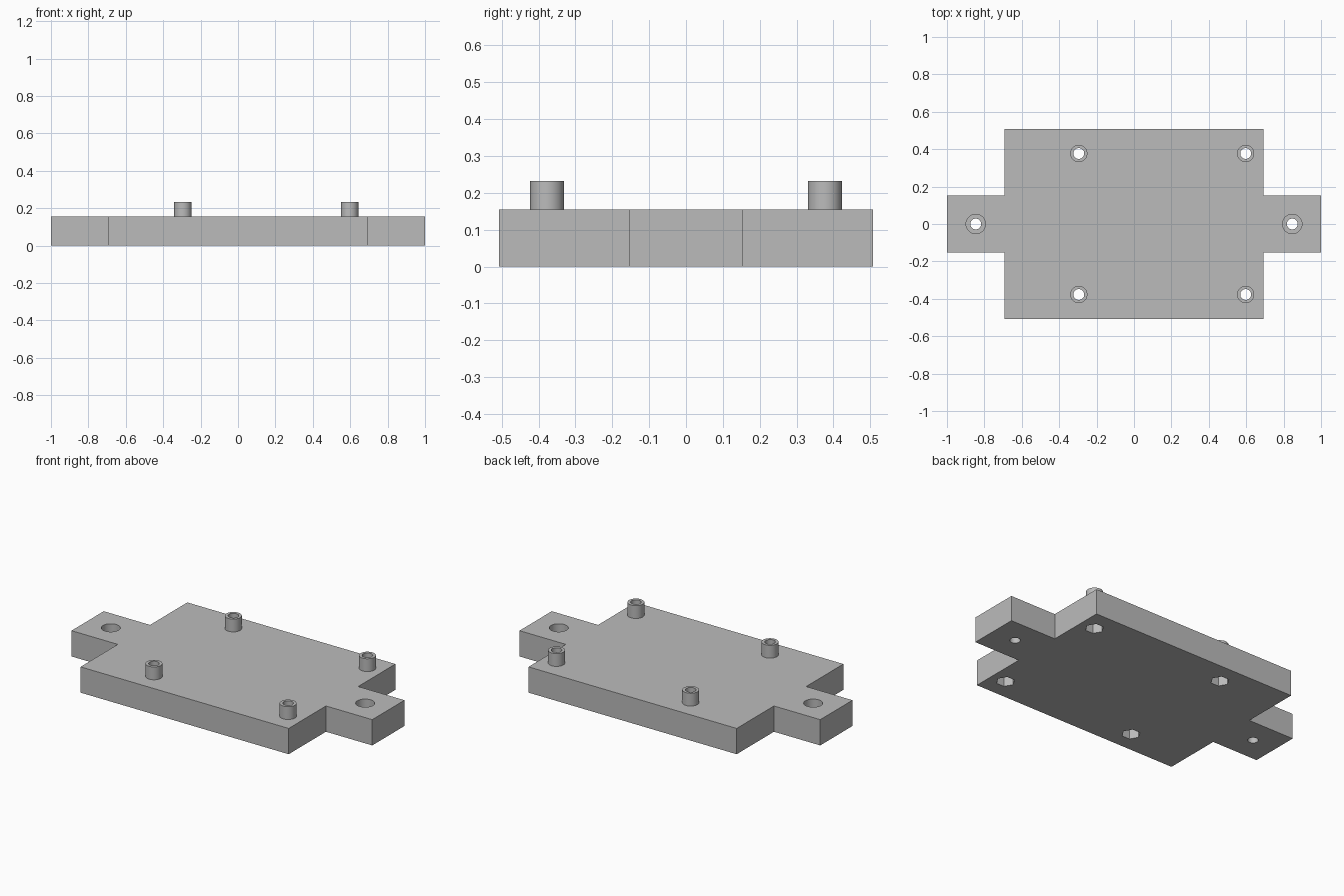
import bpy, bmesh, math

cube = bpy.data.objects.get("Cube")
if cube:
    bpy.data.objects.remove(cube, do_unlink=True)

GREY = (0.5, 0.5, 0.5, 1)
mat = bpy.data.materials.new("plain grey")
mat.use_nodes = True
mat.diffuse_color = GREY
mat.node_tree.nodes["Principled BSDF"].inputs["Base Color"].default_value = GREY

THICK, TOP, DEPTH = 0.155, 0.232, 0.077
BOSSES = [(x, y) for x in (-0.295, 0.597) for y in (-0.377, 0.377)]
EARS = [(-0.846, 0), (0.846, 0)]


def prism(name, outline, z0, z1):
    """Extrude a closed outline from z0 to z1."""
    bm = bmesh.new()
    face = bm.faces.new([bm.verts.new((x, y, z0)) for x, y in outline])
    up = bmesh.ops.extrude_face_region(bm, geom=[face])["geom"]
    bmesh.ops.translate(bm, vec=(0, 0, z1 - z0),
                        verts=[v for v in up if isinstance(v, bmesh.types.BMVert)])
    bmesh.ops.recalc_face_normals(bm, faces=bm.faces)
    mesh = bpy.data.meshes.new(name)
    bm.to_mesh(mesh)
    bm.free()
    mesh.materials.append(mat)
    obj = bpy.data.objects.new(name, mesh)
    bpy.context.collection.objects.link(obj)
    return obj


def ring(centre, radius, sides=40):
    return [(centre[0] + radius * math.cos(math.tau * i / sides),
             centre[1] + radius * math.sin(math.tau * i / sides)) for i in range(sides)]


def combine(target, other, operation):
    mod = target.modifiers.new(operation.title(), "BOOLEAN")
    mod.operation, mod.solver, mod.object = operation, "EXACT", other
    bpy.context.view_layer.objects.active = target
    bpy.ops.object.modifier_apply(modifier=mod.name)
    bpy.data.objects.remove(other, do_unlink=True)


# Cross-shaped plate with a mounting ear at each end
half = [(0.692, -0.507), (0.692, -0.153), (1, -0.153),
        (1, 0.153), (0.692, 0.153), (0.692, 0.507)]
plate = prism("mounting_plate", half + [(-x, -y) for x, y in half], 0, THICK)

# Standoffs, each with a hexagonal nut pocket underneath
for c in BOSSES:
    combine(plate, prism("standoff", ring(c, 0.046), THICK - 0.02, TOP), "UNION")
    combine(plate, prism("nut_pocket", ring(c, 0.052, 6), -0.1, DEPTH), "DIFFERENCE")

# Counterbores in the ears
for c in EARS:
    combine(plate, prism("counterbore", ring(c, 0.052), THICK - DEPTH, 0.4), "DIFFERENCE")

# Screw holes right through
for c in BOSSES + EARS:
    combine(plate, prism("screw_hole", ring(c, 0.029), -0.2, 0.5), "DIFFERENCE")

bpy.ops.object.select_all(action="DESELECT")
plate.select_set(True)
bpy.context.view_layer.objects.active = plate
bpy.ops.object.shade_smooth_by_angle(angle=math.radians(30))
